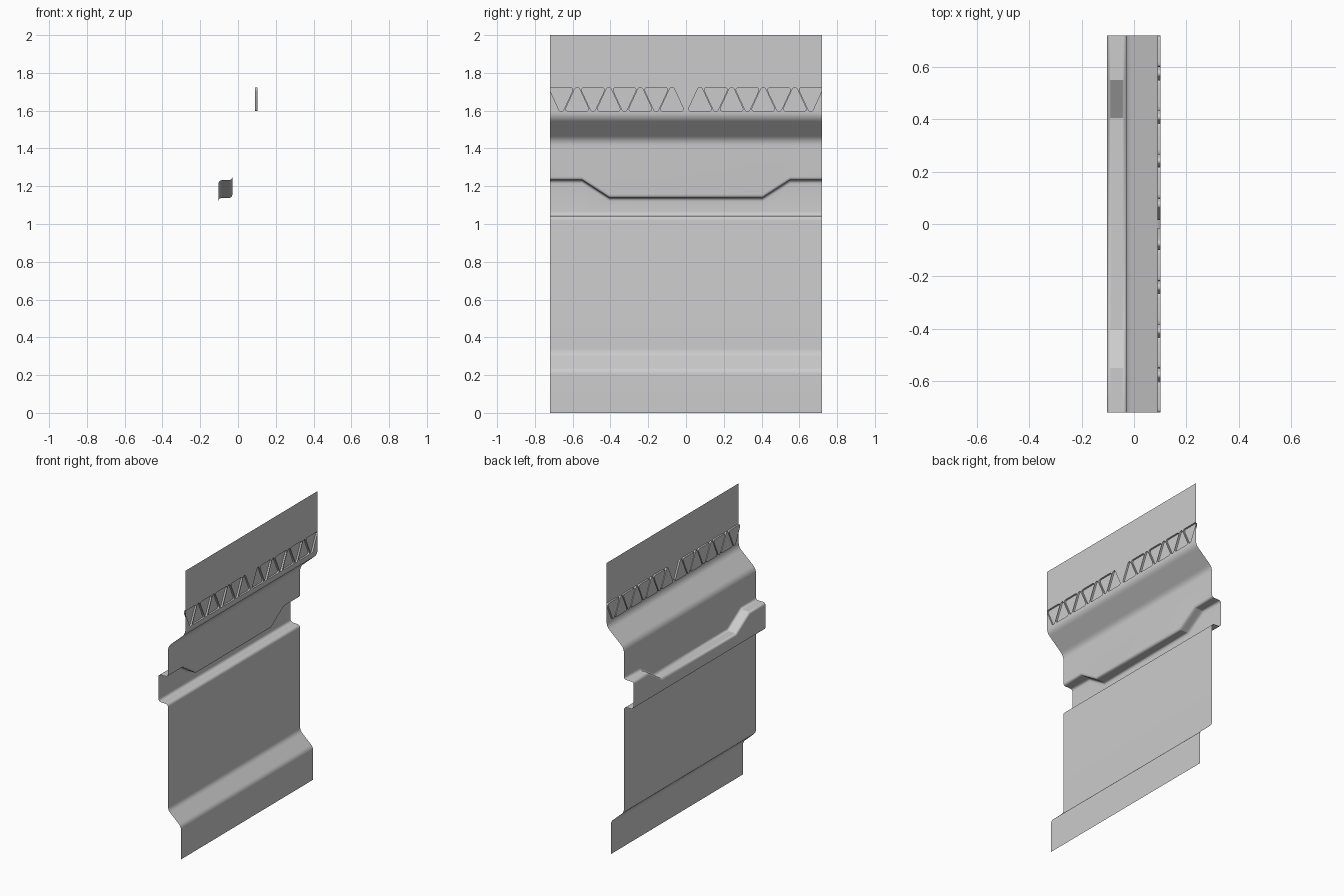
import bpy, bmesh
from mathutils import Vector

if "Cube" in bpy.data.objects:
    bpy.data.objects.remove(bpy.data.objects["Cube"])

HALF_W = 0.72            # half width along y
FRONT, MID, BACK, FOOT = 0.102, -0.03, -0.103, 0.069   # x of the sheet planes
POCKET_DEPTH = 0.012


def round_corner(prev, cur, nxt, size, steps=6):
    """Points of a rounded corner at cur."""
    prev, cur, nxt = Vector(prev), Vector(cur), Vector(nxt)
    d1, d2 = prev - cur, nxt - cur
    size = min(size, d1.length * 0.49, d2.length * 0.49)
    a, b = cur + d1.normalized() * size, cur + d2.normalized() * size
    pts = []
    for i in range(steps + 1):
        t = i / steps
        pts.append(a * (1 - t) ** 2 + cur * 2 * t * (1 - t) + b * t ** 2)
    return pts


def profile(step_z):
    """Side profile (x, z) from the floor to the bottom of the top plate."""
    corners = [((FOOT, 0), 0), ((FOOT, 0.225), 0.022), ((MID, 0.315), 0.022),
               ((MID, 1.043), 0.024), ((BACK, 1.043), 0.024),
               ((BACK, step_z), 0.02), ((MID, step_z), 0.02),
               ((MID, 1.445), 0.03), ((FRONT, 1.563), 0.03), ((FRONT, 1.65), 0)]
    pts = [Vector(corners[0][0])]
    for i in range(1, len(corners) - 1):
        pts += round_corner(corners[i - 1][0], corners[i][0],
                            corners[i + 1][0], corners[i][1])
    return pts


def pocket_outline(y, up):
    """Rounded triangle (y, z) pointing up or down."""
    lo, hi = 1.597, 1.722
    base, tip = (lo, hi) if up else (hi, lo)
    c = [(y - 0.067, base), (y + 0.067, base), (y + 0.009, tip), (y - 0.009, tip)]
    pts = []
    for i in range(4):
        pts += round_corner(c[i - 1], c[i], c[(i + 1) % 4], 0.024, 5)
    return pts


bm = bmesh.new()

# Bent lower sheet, with a step that dips in the middle
rows = []
for y, z in [(-HALF_W, 1.232), (-0.55, 1.232), (-0.405, 1.138),
             (0.405, 1.138), (0.55, 1.232), (HALF_W, 1.232)]:
    rows.append([bm.verts.new((p.x, y, p.y)) for p in profile(z)])
for r0, r1 in zip(rows, rows[1:]):
    for i in range(len(r0) - 1):
        bm.faces.new((r0[i], r1[i], r1[i + 1], r0[i + 1]))


# Edge loop helper
def loop_edges(verts):
    edges = []
    for i, v in enumerate(verts):
        w = verts[i - 1]
        edges.append(bm.edges.get((v, w)) or bm.edges.new((v, w)))
    return edges


# Flat top plate with sixteen triangular pockets
border = [r[-1] for r in rows]
border += [bm.verts.new((FRONT, HALF_W, 2)), bm.verts.new((FRONT, -HALF_W, 2))]
plate_edges = loop_edges(border)
pockets = []
for side in (-1, 1):
    for i in range(8):
        y = side * (0.66 - 0.0837 * i)
        loop = [bm.verts.new((FRONT, p.x, p.y)) for p in pocket_outline(y, i % 2 == 1)]
        plate_edges += loop_edges(loop)
        pockets.append(loop)
bmesh.ops.triangle_fill(bm, use_beauty=True, edges=plate_edges, normal=(1, 0, 0))

# Pocket walls and floors
for loop in pockets:
    floor = [bm.verts.new(v.co - Vector((POCKET_DEPTH, 0, 0))) for v in loop]
    for i in range(len(loop)):
        bm.faces.new((loop[i - 1], loop[i], floor[i], floor[i - 1]))
    bm.faces.new(floor)

bmesh.ops.recalc_face_normals(bm, faces=bm.faces[:])
bm.faces.ensure_lookup_table()
if bm.faces[0].normal.x < 0:
    bmesh.ops.reverse_faces(bm, faces=bm.faces[:])

mesh = bpy.data.meshes.new("wall_panel")
bm.to_mesh(mesh)
bm.free()
panel = bpy.data.objects.new("wall_panel", mesh)
bpy.context.collection.objects.link(panel)
bpy.context.view_layer.objects.active = panel
panel.select_set(True)
bpy.ops.object.shade_smooth_by_angle()
